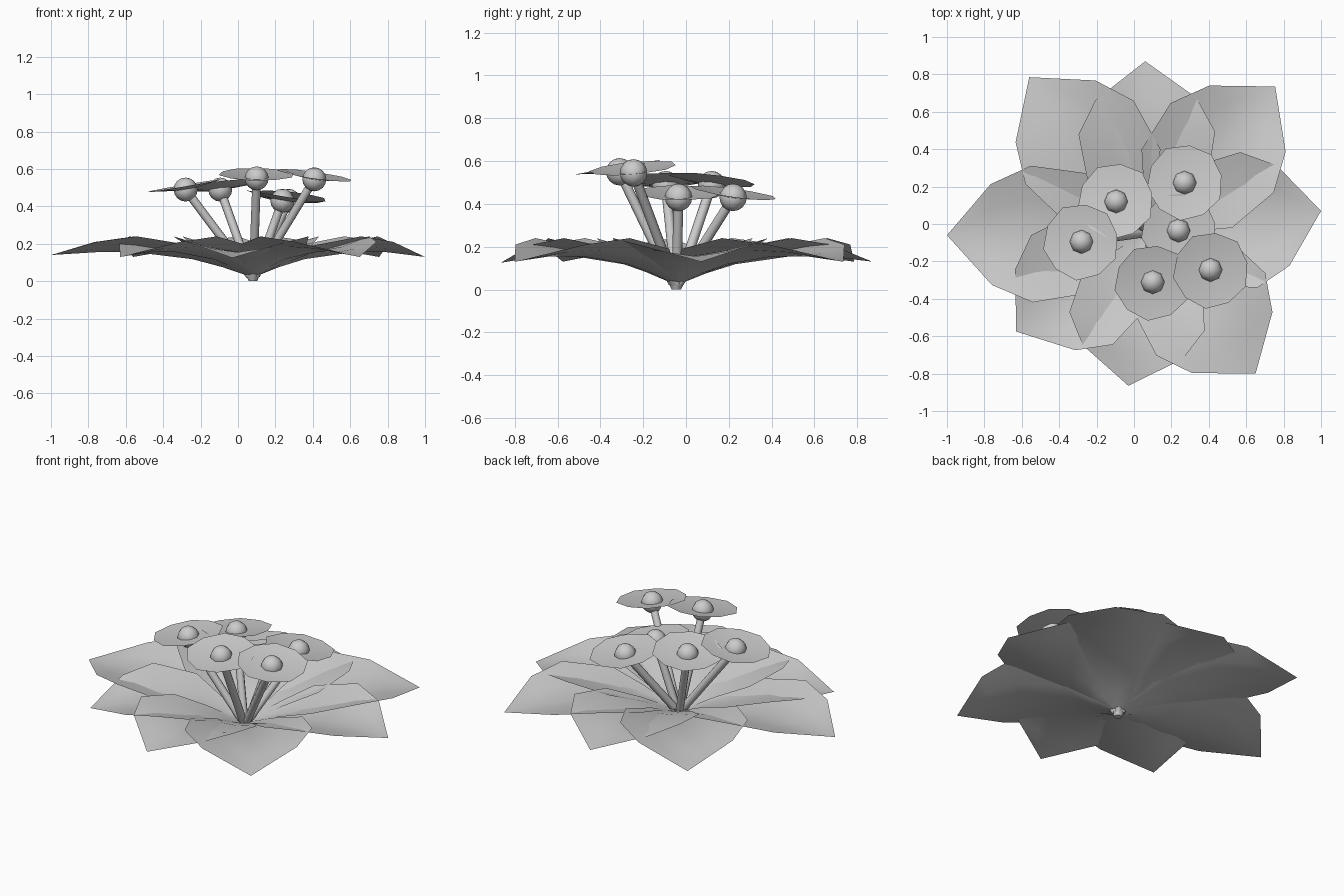
import bpy, bmesh, math
from mathutils import Vector, Matrix

if "Cube" in bpy.data.objects:
    bpy.data.objects.remove(bpy.data.objects["Cube"])

grey = bpy.data.materials.new("light grey")
grey.diffuse_color = (0.6, 0.6, 0.6, 1)
grey.use_nodes = True
grey.node_tree.nodes["Principled BSDF"].inputs["Base Color"].default_value = grey.diffuse_color
BASE = Vector((0.08, -0.045, 0.0))


def finish(name, bm, angle=40):
    me = bpy.data.meshes.new(name)
    bm.normal_update()
    bm.to_mesh(me)
    bm.free()
    me.materials.append(grey)
    ob = bpy.data.objects.new(name, me)
    bpy.context.collection.objects.link(ob)
    bpy.context.view_layer.objects.active = ob
    ob.select_set(True)
    bpy.ops.object.shade_smooth_by_angle(angle=math.radians(angle))
    ob.select_set(False)
    return ob


# Leaf sections: fraction of length, half width, midrib height, edge height
LEAF = [(0.0, 0.02, 0.02, 0.03), (0.15, 0.17, 0.075, 0.12),
        (0.30, 0.32, 0.118, 0.19), (0.58, 0.365, 0.155, 0.24),
        (0.78, 0.27, 0.155, 0.21)]


def leaf(tip):
    d = Vector((tip[0], tip[1], 0)) - Vector((BASE.x, BASE.y, 0))
    side = Vector((-d.y, d.x, 0)).normalized()
    bm = bmesh.new()
    rows = []
    for t, w, zm, ze in LEAF:
        rows.append([bm.verts.new(BASE + d * t + side * w * s
                                  + Vector((0, 0, zm + (ze - zm) * abs(s) ** 1.5)))
                     for s in (-1, -0.5, 0, 0.5, 1)])
    for a, b in zip(rows, rows[1:]):
        for i in range(4):
            bm.faces.new((a[i], b[i], b[i + 1], a[i + 1]))
    end = bm.verts.new(BASE + d + Vector((0, 0, tip[2])))
    for i in range(4):
        bm.faces.new((rows[-1][i], end, rows[-1][i + 1]))
    finish("leaf", bm, 60)


for tip in [(0.06, 0.87, 0.13), (0.755, 0.735, 0.13), (1.0, 0.07, 0.13),
            (0.65, -0.80, 0.13), (-0.03, -0.865, 0.125), (-0.63, -0.575, 0.13),
            (-1.0, -0.06, 0.14), (-0.56, 0.785, 0.13)]:
    leaf(tip)


def tube(name, a, b, r1, r2, sides=8):
    bm = bmesh.new()
    d = b - a
    m = Matrix.Translation((a + b) / 2) @ d.to_track_quat('Z', 'Y').to_matrix().to_4x4()
    bmesh.ops.create_cone(bm, cap_ends=True, segments=sides, radius1=r1,
                          radius2=r2, depth=d.length, matrix=m)
    finish(name, bm, 50)


# Root stub under the leaves
tube("root_stub", BASE, BASE + Vector((0, 0, 0.05)), 0.022, 0.045)


# Flowers: stem, tilted shallow petal disc and round middle
def flower(c):
    c = Vector(c)
    out = Vector((c.x - BASE.x, c.y - BASE.y, 0)).normalized()
    tube("flower_stem", BASE + Vector((0, 0, 0.03)) + out * 0.015, c, 0.023, 0.023)
    normal = (Vector((0, 0, 1)) + out * 0.17).normalized()
    m = Matrix.Translation(c) @ Vector((0, 0, 1)).rotation_difference(normal).to_matrix().to_4x4()
    bm = bmesh.new()
    mid = bm.verts.new(m @ Vector((0, 0, -0.005)))
    n = 10
    ring = [bm.verts.new(m @ Vector((r * math.cos(a), r * math.sin(a), 0.022)))
            for r, a in [(0.208 if i % 2 else 0.2, math.tau * (i + 0.3) / n) for i in range(n)]]
    for i in range(n):
        bm.faces.new((mid, ring[i], ring[(i + 1) % n]))
    finish("petal_disc", bm)
    bm = bmesh.new()
    bmesh.ops.create_uvsphere(bm, u_segments=8, v_segments=8, radius=0.064,
                              matrix=Matrix.Translation(c))
    finish("flower_middle", bm, 60)


for c in [(-0.28, -0.095, 0.49), (-0.095, 0.12, 0.49), (0.27, 0.22, 0.43),
          (0.237, -0.035, 0.43), (0.10, -0.31, 0.55), (0.408, -0.245, 0.545)]:
    flower(c)
